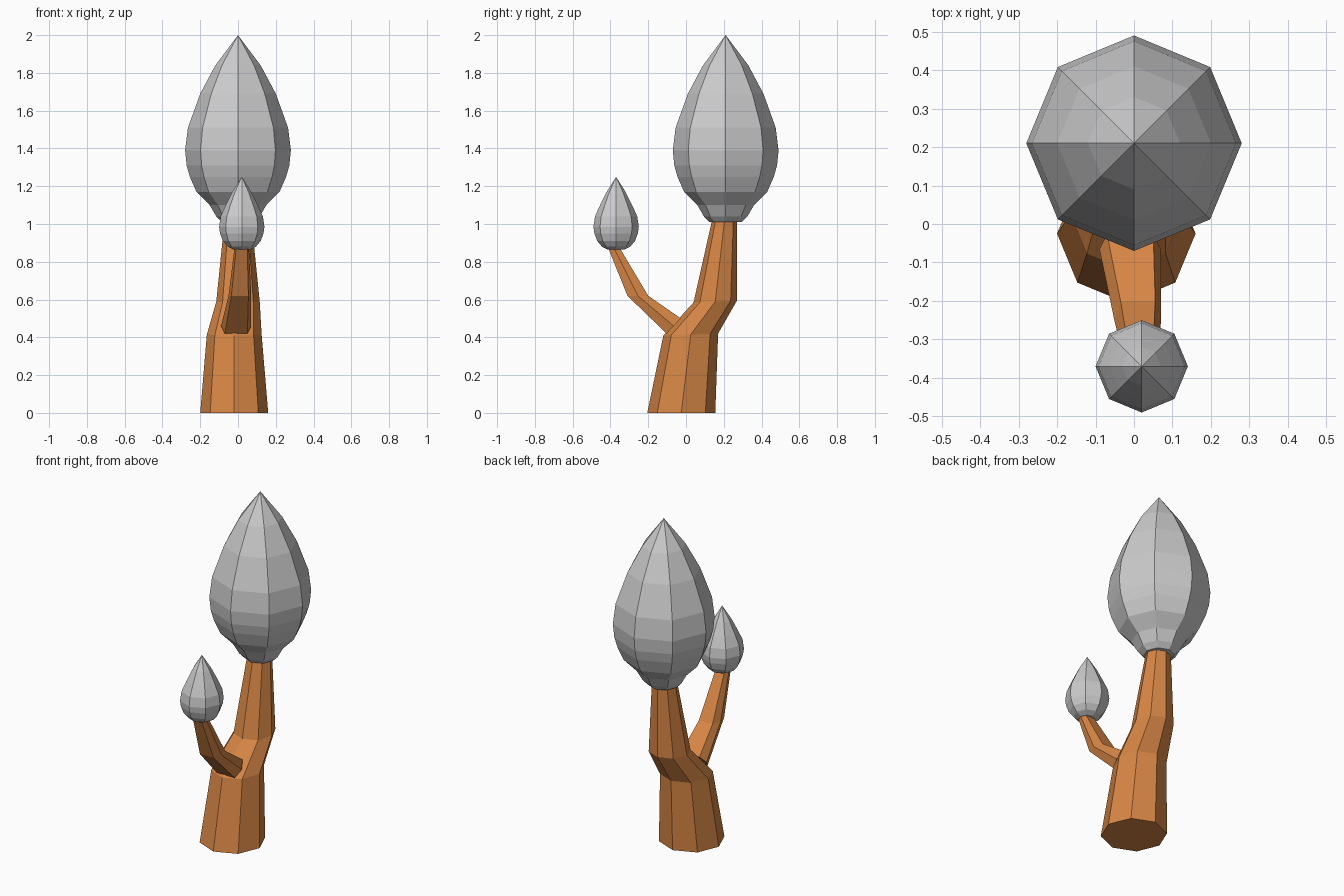
import bpy
from math import sin, cos, pi

if "Cube" in bpy.data.objects:
    bpy.data.objects.remove(bpy.data.objects["Cube"])

bark = bpy.data.materials.new("bark_orange")
bark.diffuse_color = (0.68, 0.24, 0.06, 1)
bark.use_nodes = True
bark.node_tree.nodes["Principled BSDF"].inputs["Base Color"].default_value = bark.diffuse_color

# Unit cross-sections
OCTAGON = [(cos(i * pi / 4), sin(i * pi / 4)) for i in range(8)]
FLAT_HEX = [(1, 0), (0.75, 1), (-0.75, 1), (-1, 0), (-0.75, -1), (0.75, -1)]


def loft(name, section, rings, tip=None, mat=None):
    """Skin rings given as (x, y, z, half_x, half_y, rise), optionally to a tip."""
    n = len(section)
    verts = [(x + u * rx, y + v * ry, z + v * rise)
             for x, y, z, rx, ry, rise in rings for u, v in section]
    faces = [tuple(reversed(range(n)))]
    for k in range(len(rings) - 1):
        for i in range(n):
            j = (i + 1) % n
            faces.append((k * n + i, k * n + j, k * n + n + j, k * n + n + i))
    last = (len(rings) - 1) * n
    if tip:
        verts.append(tip)
        faces += [(last + i, last + (i + 1) % n, len(verts) - 1) for i in range(n)]
    else:
        faces.append(tuple(range(last, last + n)))
    mesh = bpy.data.meshes.new(name)
    mesh.from_pydata(verts, [], faces)
    obj = bpy.data.objects.new(name, mesh)
    bpy.context.collection.objects.link(obj)
    if mat:
        mesh.materials.append(mat)
    return obj


def crown(name, x, y, profile, top):
    """Teardrop foliage from (radius, z) profile points."""
    loft(name, OCTAGON, [(x, y, z, r, r, 0) for r, z in profile], (x, y, top))


# Bent, tapering trunk
loft("trunk", OCTAGON, [
    (-0.02, -0.025, 0.00, 0.18, 0.18, 0),
    (-0.02, 0.025, 0.415, 0.145, 0.145, 0.005),
    (0.00, 0.155, 0.59, 0.115, 0.115, 0.005),
    (0.00, 0.205, 1.03, 0.07, 0.065, 0)], mat=bark)

# Side branch growing towards the front
loft("branch", FLAT_HEX, [
    (-0.01, -0.065, 0.46, 0.08, 0.038, 0.04),
    (0.01, -0.255, 0.62, 0.06, 0.055, 0),
    (0.02, -0.385, 0.88, 0.038, 0.03, 0)], mat=bark)

# Foliage
crown("large_crown", 0, 0.21, [
    (0.085, 1.01), (0.115, 1.04), (0.15, 1.10), (0.22, 1.17), (0.255, 1.25),
    (0.272, 1.31), (0.28, 1.39), (0.265, 1.51), (0.2, 1.69), (0.12, 1.84)], 2.0)
crown("small_crown", 0.02, -0.37, [
    (0.045, 0.865), (0.075, 0.88), (0.1, 0.91), (0.115, 0.95), (0.12, 0.985),
    (0.112, 1.04), (0.085, 1.10), (0.05, 1.17)], 1.25)
